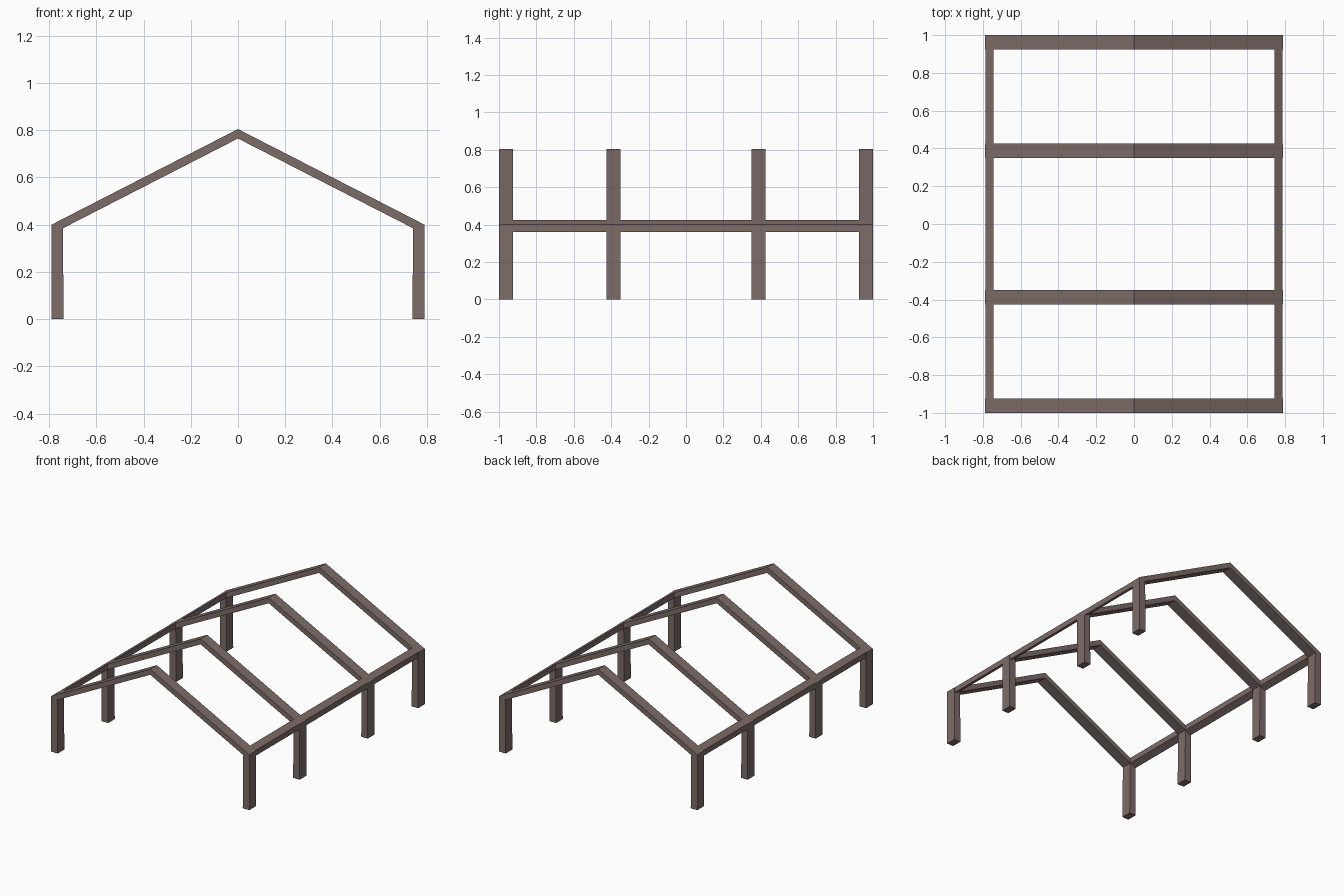
import bpy
import bmesh

cube = bpy.data.objects.get("Cube")
if cube:
    bpy.data.objects.remove(cube, do_unlink=True)

brown = bpy.data.materials.new("weathered_brown")
brown.use_nodes = True
COLOUR = (0.205, 0.15, 0.138, 1)
brown.diffuse_color = COLOUR
brown.node_tree.nodes["Principled BSDF"].inputs["Base Color"].default_value = COLOUR

HALF, EAVE, RIDGE = 0.79, 0.40, 0.805   # outer half width, eave and ridge heights
DEPTH = 0.076                           # frame depth along y
SLOPE = (RIDGE - EAVE) / HALF
THICK = 0.04                            # vertical rafter thickness


def roof(x):
    """Height of the roof line at distance x from the ridge."""
    return RIDGE - SLOPE * x


def prism(name, profile, y0, y1):
    """Extrude an x-z profile from y0 to y1."""
    bm = bmesh.new()
    face = bm.faces.new([bm.verts.new((x, y0, z)) for x, z in profile])
    new = bmesh.ops.extrude_face_region(bm, geom=[face])["geom"]
    verts = [v for v in new if isinstance(v, bmesh.types.BMVert)]
    bmesh.ops.translate(bm, verts=verts, vec=(0, y1 - y0, 0))
    bmesh.ops.recalc_face_normals(bm, faces=bm.faces)
    mesh = bpy.data.meshes.new(name)
    bm.to_mesh(mesh)
    bm.free()
    mesh.materials.append(brown)
    obj = bpy.data.objects.new(name, mesh)
    bpy.context.collection.objects.link(obj)


# Portal frames: slightly tapered posts joined to a gabled pair of rafters
outer = [(HALF, 0), (HALF, EAVE), (0, RIDGE), (-HALF, EAVE), (-HALF, 0)]
knee = (0.742, roof(0.742) - THICK)
inner = [(-0.738, 0), (-knee[0], knee[1]), (0, RIDGE - THICK), knee, (0.738, 0)]
centres = [-0.962, -0.388, 0.388, 0.962]
for i, y in enumerate(centres):
    prism(f"portal_frame_{i + 1}", outer + inner, y - DEPTH / 2, y + DEPTH / 2)

# Eave beams between the frames, following the roof pitch
for side, label in ((1, "left"), (-1, "right")):
    a, b = 0.743, 0.787
    section = [(side * a, roof(a)), (side * b, roof(b)),
               (side * b, roof(b) - THICK), (side * a, roof(a) - THICK)]
    for i, (start, end) in enumerate(zip(centres, centres[1:])):
        prism(f"{label}_eave_beam_{i + 1}", section, start + DEPTH / 2, end - DEPTH / 2)
